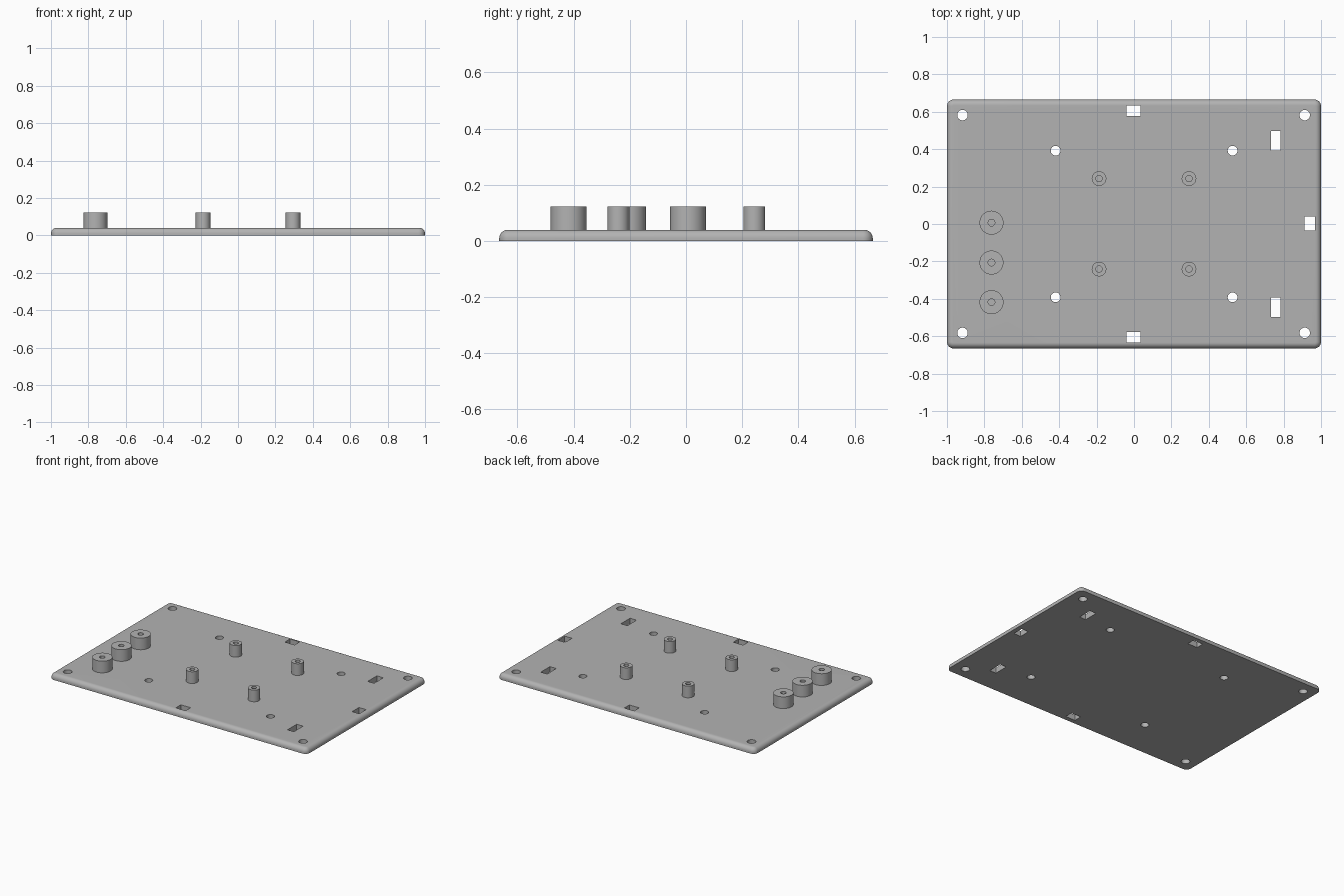
import bpy, bmesh, math
from mathutils import Matrix, Vector

if "Cube" in bpy.data.objects:
    bpy.data.objects.remove(bpy.data.objects["Cube"], do_unlink=True)

THICK, POST_TOP = 0.04, 0.122

grey = bpy.data.materials.new("plain_grey")
grey.use_nodes = True
colour = (0.45, 0.45, 0.45, 1)
grey.diffuse_color = colour
grey.node_tree.nodes["Principled BSDF"].inputs["Base Color"].default_value = colour


def make_object(name, bm):
    bmesh.ops.recalc_face_normals(bm, faces=bm.faces)
    mesh = bpy.data.meshes.new(name)
    bm.to_mesh(mesh)
    bm.free()
    mesh.materials.append(grey)
    obj = bpy.data.objects.new(name, mesh)
    bpy.context.collection.objects.link(obj)
    return obj


def add_box(bm, x, y, z, sx, sy, sz):
    place = Matrix.Translation((x, y, z)) @ Matrix.Diagonal((sx, sy, sz, 1))
    bmesh.ops.create_cube(bm, size=1, matrix=place)


def add_rod(bm, x, y, radius, bottom, top):
    bmesh.ops.create_cone(bm, cap_ends=True, segments=40, radius1=radius, radius2=radius,
                          depth=top - bottom,
                          matrix=Matrix.Translation((x, y, (bottom + top) / 2)))


def smooth(obj):
    bpy.ops.object.select_all(action='DESELECT')
    obj.select_set(True)
    bpy.context.view_layer.objects.active = obj
    bpy.ops.object.shade_smooth_by_angle(angle=math.radians(35))


def cut(obj, cutter):
    mod = obj.modifiers.new("holes", 'BOOLEAN')
    mod.operation, mod.solver, mod.object = 'DIFFERENCE', 'EXACT', cutter
    bpy.context.view_layer.objects.active = obj
    bpy.ops.object.modifier_apply(modifier=mod.name)
    bpy.data.objects.remove(cutter, do_unlink=True)


# Base plate: rounded corners, then a rounded upper rim
bm = bmesh.new()
add_box(bm, 0, 0, THICK / 2, 2, 1.33, THICK)
upright = [e for e in bm.edges if abs(e.verts[0].co.z - e.verts[1].co.z) > 0.01]
bmesh.ops.bevel(bm, geom=upright, offset=0.035, segments=8, profile=0.5, affect='EDGES')
rim = [e for e in bm.edges if all(v.co.z > THICK - 0.001 for v in e.verts)]
bmesh.ops.bevel(bm, geom=rim, offset=0.03, segments=8, profile=0.5, affect='EDGES')
plate = make_object("base_plate", bm)

# Screw holes and slots through the plate
bm = bmesh.new()
for side in (-1, 1):
    for x in (-0.917, 0.913):
        add_rod(bm, x, side * 0.582, 0.028, -0.1, 0.1)
    for x in (-0.419, 0.527):
        add_rod(bm, x, side * 0.392, 0.026, -0.1, 0.1)
    add_box(bm, -0.002, side * 0.605, 0, 0.076, 0.056, 0.2)
    add_box(bm, 0.757, side * 0.445, 0, 0.05, 0.102, 0.2)
add_box(bm, 0.94, 0.002, 0, 0.056, 0.076, 0.2)
cut(plate, make_object("plate_cutter", bm))
smooth(plate)


# Posts with a blind screw hole, turned from a half section
def make_post(name, x, y, radius, bore):
    section = [(0, THICK), (bore, THICK), (bore, POST_TOP), (radius, POST_TOP),
               (radius, THICK - 0.005)]
    bm = bmesh.new()
    verts = [bm.verts.new((r, 0, z)) for r, z in section]
    edges = [bm.edges.new(pair) for pair in zip(verts, verts[1:])]
    bmesh.ops.spin(bm, geom=verts + edges, cent=(0, 0, 0), axis=(0, 0, 1),
                   angle=math.tau, steps=40, use_merge=False)
    bmesh.ops.remove_doubles(bm, verts=bm.verts, dist=0.0001)
    bmesh.ops.holes_fill(bm, edges=[e for e in bm.edges if e.is_boundary])
    bmesh.ops.translate(bm, verts=bm.verts, vec=Vector((x, y, 0)))
    smooth(make_object(name, bm))


for x, side in ((-0.187, "right"), (0.294, "left")):
    for y, end in ((-0.241, "front"), (0.243, "back")):
        make_post(f"board_post_{end}_{side}", x, y, 0.039, 0.017)

for y, place in ((-0.418, "front"), (-0.206, "middle"), (0.007, "back")):
    make_post(f"wide_post_{place}", -0.762, y, 0.064, 0.018)
